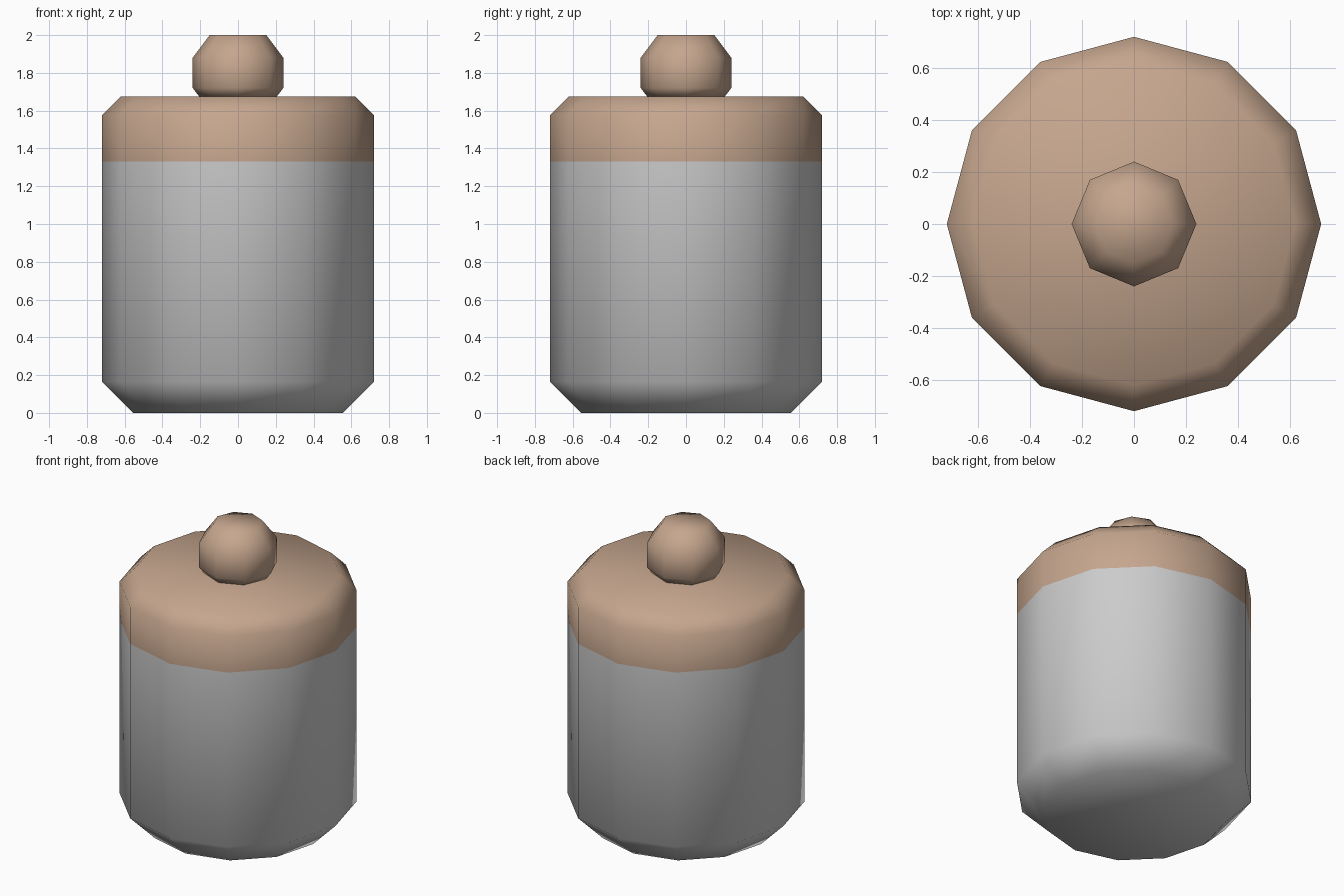
import bpy
import bmesh
from math import cos, sin, tau

cube = bpy.data.objects.get("Cube")
if cube:
    bpy.data.objects.remove(cube, do_unlink=True)


def make_material(name, color):
    mat = bpy.data.materials.new(name)
    mat.use_nodes = True
    mat.diffuse_color = (*color, 1)
    mat.node_tree.nodes["Principled BSDF"].inputs["Base Color"].default_value = (*color, 1)
    return mat


def lathe(name, profile, sides, mat, cap_bottom=False, cap_top=False):
    """Revolve (radius, height) points, listed from bottom to top, around z."""
    bm = bmesh.new()
    rings = [[bm.verts.new((r * cos(tau * i / sides), r * sin(tau * i / sides), z))
              for i in range(sides)] for r, z in profile]
    for low, high in zip(rings, rings[1:]):
        for i in range(sides):
            j = (i + 1) % sides
            bm.faces.new((low[i], low[j], high[j], high[i]))
    if cap_bottom:
        bm.faces.new(rings[0][::-1])
    if cap_top:
        bm.faces.new(rings[-1])
    for face in bm.faces:
        face.smooth = True
    mesh = bpy.data.meshes.new(name)
    bm.to_mesh(mesh)
    bm.free()
    mesh.materials.append(mat)
    obj = bpy.data.objects.new(name, mesh)
    bpy.context.collection.objects.link(obj)
    return obj


grey = make_material("jar grey", (0.60, 0.60, 0.60))
tan = make_material("lid tan", (0.56, 0.38, 0.27))

# Jar with a chamfered foot, open where the lid meets it
lathe("jar_body", [(0.555, 0), (0.72, 0.165), (0.72, 1.33)], 12, grey, cap_bottom=True)

# Lid with a chamfered rim
lathe("lid", [(0.72, 1.33), (0.72, 1.575), (0.62, 1.675)], 12, tan, cap_top=True)

# Faceted knob resting on the lid
lathe("lid_knob", [(0.205, 1.675), (0.24, 1.72), (0.24, 1.88), (0.15, 2.0)], 8, tan,
      cap_bottom=True, cap_top=True)
